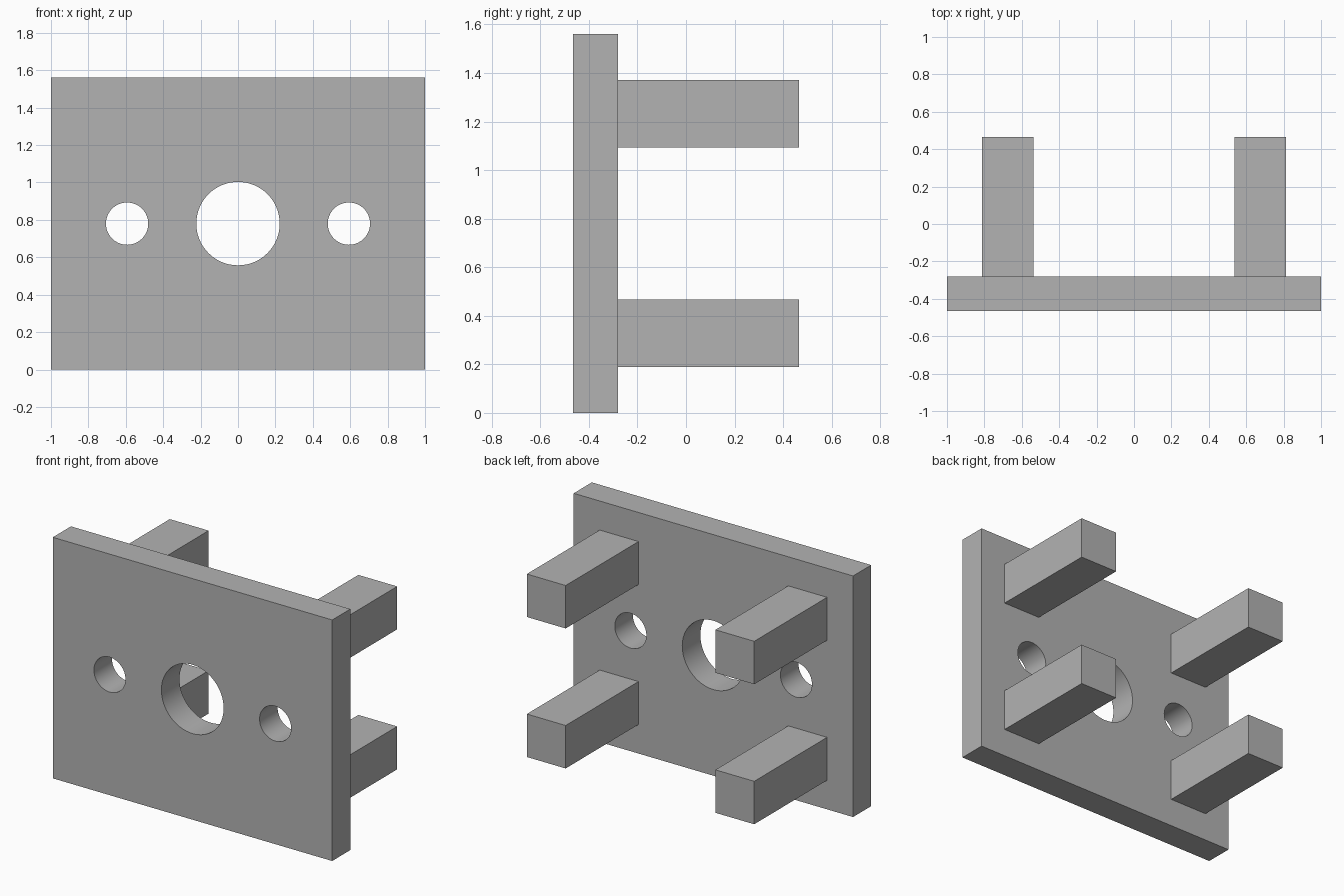
import bpy
import math

cube = bpy.data.objects.get("Cube")
if cube:
    bpy.data.objects.remove(cube, do_unlink=True)

GREY = (0.45, 0.45, 0.45, 1)
grey = bpy.data.materials.new("plain_grey")
grey.use_nodes = True
grey.diffuse_color = GREY
grey.node_tree.nodes["Principled BSDF"].inputs["Base Color"].default_value = GREY

WIDTH, HEIGHT = 2.0, 1.56
FRONT, PLATE_BACK, PEG_END = -0.465, -0.28, 0.465
PEG, PEG_X, PEG_Z = 0.278, 0.675, 0.453


def box(name, x, y0, y1, z, sx, sz):
    """Box centred on x and z, running from y0 to y1."""
    bpy.ops.mesh.primitive_cube_add(size=1, location=(x, (y0 + y1) / 2, z))
    ob = bpy.context.object
    ob.name = name
    ob.scale = (sx, y1 - y0, sz)
    bpy.ops.object.transform_apply(location=False, rotation=False, scale=True)
    ob.data.materials.append(grey)
    return ob


def drill(target, name, x, radius):
    """Round through-hole along y at mid height."""
    bpy.ops.mesh.primitive_cylinder_add(
        vertices=64, radius=radius, depth=1,
        location=(x, (FRONT + PLATE_BACK) / 2, HEIGHT / 2),
        rotation=(math.pi / 2, 0, 0))
    cutter = bpy.context.object
    cutter.name = name
    cutter.data.materials.append(grey)
    mod = target.modifiers.new(name, "BOOLEAN")
    mod.operation = "DIFFERENCE"
    mod.solver = "EXACT"
    mod.object = cutter
    bpy.context.view_layer.objects.active = target
    bpy.ops.object.modifier_apply(modifier=name)
    bpy.data.objects.remove(cutter, do_unlink=True)


# Mounting plate with one large and two small holes
plate = box("mounting_plate", 0, FRONT, PLATE_BACK, HEIGHT / 2, WIDTH, HEIGHT)
drill(plate, "centre_hole", 0, 0.223)
drill(plate, "left_hole", 0.593, 0.113)
drill(plate, "right_hole", -0.593, 0.113)
bpy.ops.object.select_all(action="DESELECT")
plate.select_set(True)
bpy.context.view_layer.objects.active = plate
bpy.ops.object.shade_smooth_by_angle(angle=math.radians(30))

# Four square pegs standing out from the back
for side, sx in (("left", 1), ("right", -1)):
    for level, sz in (("upper", 1), ("lower", -1)):
        box(f"{level}_{side}_peg", sx * PEG_X, PLATE_BACK, PEG_END,
            HEIGHT / 2 + sz * PEG_Z, PEG, PEG)
